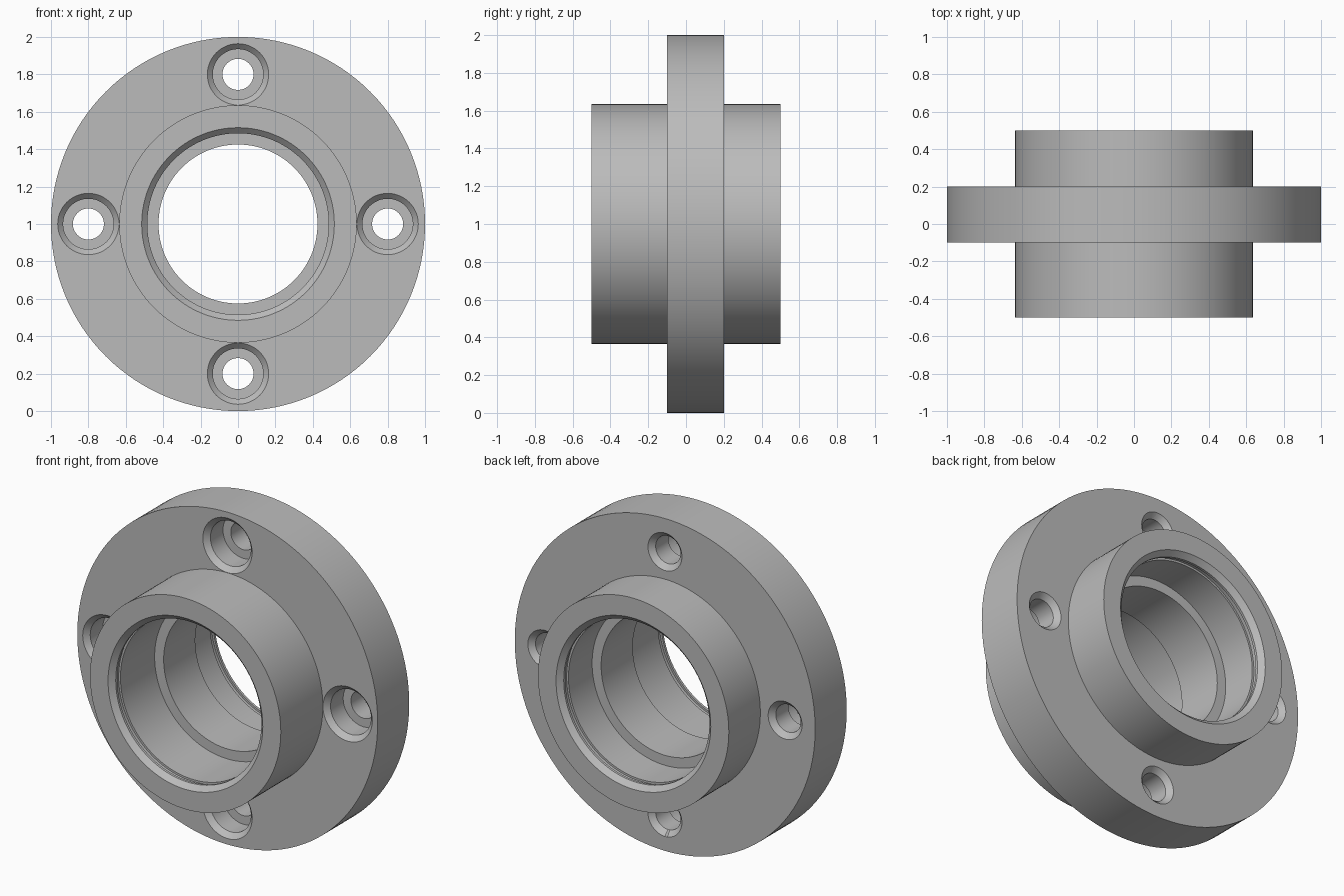
import bpy, bmesh
from math import cos, sin, tau, radians
from mathutils import Vector

cube = bpy.data.objects.get("Cube")
if cube:
    bpy.data.objects.remove(cube, do_unlink=True)

grey = bpy.data.materials.new("machined_grey")
grey.use_nodes = True
colour = (0.5, 0.5, 0.5, 1)
grey.diffuse_color = colour
grey.node_tree.nodes["Principled BSDF"].inputs["Base Color"].default_value = colour


def lathe(bm, profile, steps, centre):
    """Sweep a closed (radius, y) profile round an axis along y."""
    rings = []
    for i in range(steps):
        a = tau * i / steps
        rings.append([bm.verts.new(centre + Vector((r * cos(a), y, r * sin(a))))
                      for r, y in profile])
    n = len(profile)
    for i in range(steps):
        here, after = rings[i], rings[(i + 1) % steps]
        for j in range(n - 1):
            bm.faces.new((here[j], here[j + 1], after[j + 1], after[j]))
    return rings


def finish(bm, name):
    bmesh.ops.recalc_face_normals(bm, faces=bm.faces[:])
    mesh = bpy.data.meshes.new(name)
    bm.to_mesh(mesh)
    bm.free()
    mesh.materials.append(grey)
    obj = bpy.data.objects.new(name, mesh)
    bpy.context.collection.objects.link(obj)
    return obj


AXIS = Vector((0, 0, 1))
FRONT, BACK = -0.1, 0.2      # flange faces
HUB, END = 0.635, 0.5        # hub radius and half length
SEAT, BORE = 0.485, 0.425    # bearing seat and through bore


def seat_profile(side, shoulder):
    """Chamfered mouth, retaining groove and seat, from hub end to shoulder."""
    steps = [(SEAT + 0.03, 0), (SEAT, 0.03), (SEAT, 0.045), (SEAT + 0.012, 0.045),
             (SEAT + 0.012, 0.075), (SEAT, 0.075)]
    return [(r, side * (END - d)) for r, d in steps] + [(SEAT, shoulder), (BORE, shoulder)]


# Flanged hub with a bearing seat at each end
outline = [(HUB, -END), (HUB, FRONT), (1, FRONT), (1, BACK), (HUB, BACK), (HUB, END)]
outline += seat_profile(1, BACK) + seat_profile(-1, FRONT)[::-1]
bm = bmesh.new()
lathe(bm, outline + [outline[0]], 128, AXIS)
bmesh.ops.remove_doubles(bm, verts=bm.verts[:], dist=1e-5)
housing = finish(bm, "flanged_hub")

# Counterbored bolt holes, chamfered on both faces
hole = [(0.164, FRONT - 0.05), (0.164, FRONT), (0.135, FRONT + 0.03), (0.135, 0.05),
        (0.083, 0.05), (0.083, BACK - 0.03), (0.113, BACK), (0.113, BACK + 0.05)]
bm = bmesh.new()
for k in range(4):
    a = tau * k / 4
    rings = lathe(bm, hole, 48, AXIS + 0.8 * Vector((cos(a), 0, sin(a))))
    bm.faces.new([ring[0] for ring in rings])
    bm.faces.new([ring[-1] for ring in rings])
cutter = finish(bm, "bolt_hole_cutter")
cutter.hide_render = True

cut = housing.modifiers.new("bolt_holes", "BOOLEAN")
cut.operation = "DIFFERENCE"
cut.solver = "EXACT"
cut.object = cutter
bpy.ops.object.select_all(action="DESELECT")
bpy.context.view_layer.objects.active = housing
housing.select_set(True)
bpy.ops.object.modifier_apply(modifier=cut.name)
bpy.data.objects.remove(cutter, do_unlink=True)
bpy.ops.object.shade_smooth_by_angle(angle=radians(25))
